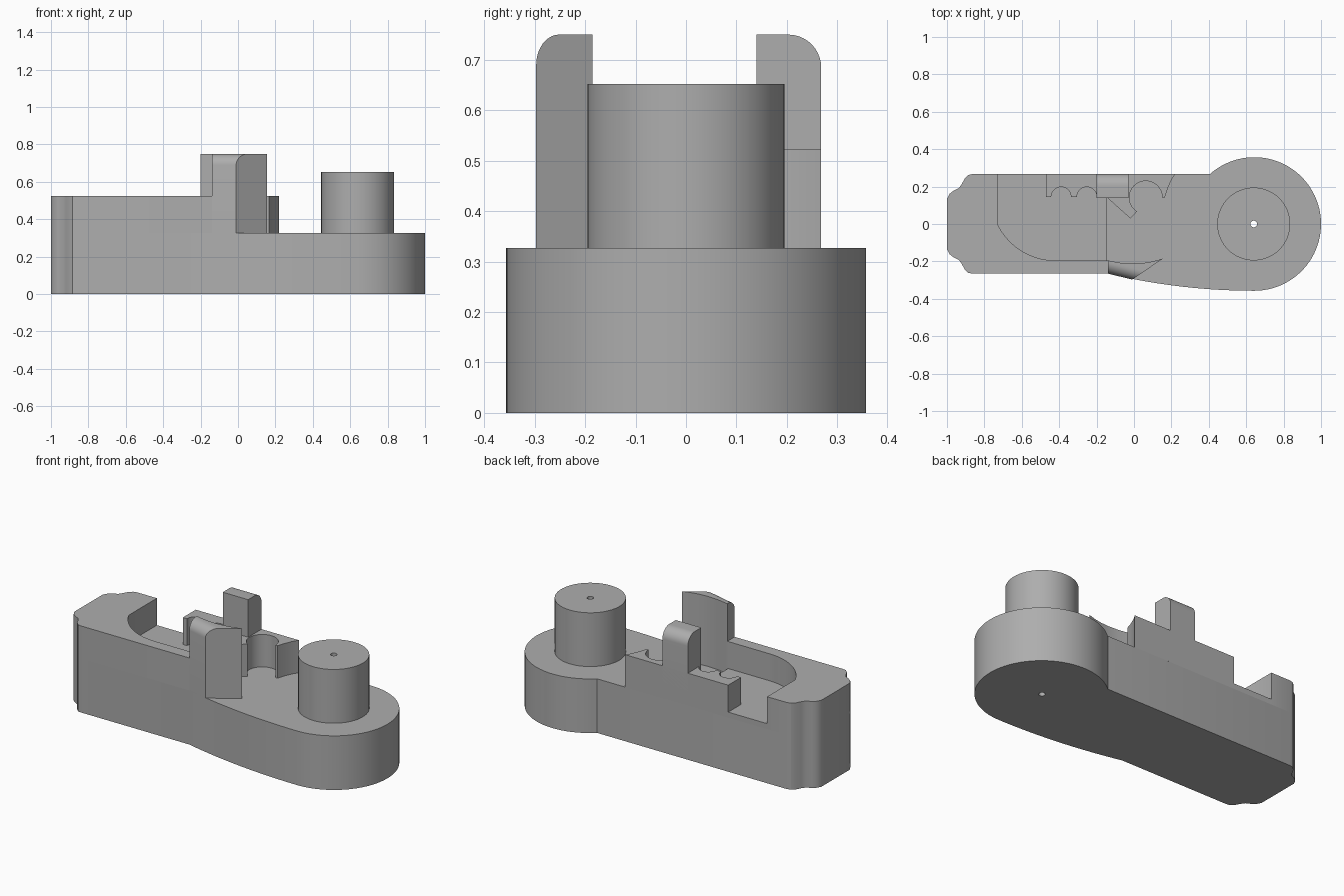
import bpy, bmesh
from math import sin, cos, radians

cube = bpy.data.objects.get("Cube")
if cube:
    bpy.data.objects.remove(cube, do_unlink=True)

GREY = (0.42, 0.42, 0.42, 1)
grey = bpy.data.materials.new("plain grey")
grey.use_nodes = True
grey.diffuse_color = GREY
grey.node_tree.nodes["Principled BSDF"].inputs["Base Color"].default_value = GREY

BASE_TOP, POCKET, WALL_TOP, TOOTH_TOP = 0.327, 0.36, 0.523, 0.75
BACK, FRONT = 0.268, -0.265
PIN_X = 0.643


def arc(cx, cy, r, start, end, n=16):
    """Points along a circular arc, angles in degrees."""
    angles = [radians(start + (end - start) * i / n) for i in range(n + 1)]
    return [(cx + r * cos(a), cy + r * sin(a)) for a in angles]


def finish(name, bm):
    bmesh.ops.recalc_face_normals(bm, faces=bm.faces)
    mesh = bpy.data.meshes.new(name)
    bm.to_mesh(mesh)
    bm.free()
    mesh.materials.append(grey)
    obj = bpy.data.objects.new(name, mesh)
    bpy.context.collection.objects.link(obj)
    return obj


def extrude(name, outline, z0, z1, round_edge=None, radius=0.065):
    """Prism from a plan outline; round_edge picks the top edge to round off."""
    bm = bmesh.new()
    face = bm.faces.new([bm.verts.new((x, y, z0)) for x, y in outline])
    result = bmesh.ops.extrude_face_region(bm, geom=[face])
    top = [v for v in result["geom"] if isinstance(v, bmesh.types.BMVert)]
    bmesh.ops.translate(bm, verts=top, vec=(0, 0, z1 - z0))
    if round_edge:
        edges = [e for e in bm.edges
                 if all(v.co.z > z1 - 1e-4 and round_edge(v.co) for v in e.verts)]
        bmesh.ops.bevel(bm, geom=edges, offset=radius, segments=10,
                        profile=0.5, affect='EDGES')
    return finish(name, bm)


# Wavy narrow end, mirrored front to back
wave = [(-0.86, BACK), (-0.885, 0.262), (-0.905, 0.243), (-0.92, 0.215),
        (-0.935, 0.193), (-0.965, 0.178), (-0.985, 0.162), (-1, 0.135)]
narrow_end = wave + [(x, max(-y, FRONT)) for x, y in reversed(wave)]

# Base plate with a round head
belly = arc(PIN_X, 3.021, 3.378, -103.4, -90, 14)
head = arc(PIN_X, 0, 0.357, -90, 131.35, 56)
base = extrude("base", narrow_end + belly + head[1:], 0, BASE_TOP)

# End block running into the front wall
pocket_curve = arc(-0.42, 0.149, 0.344, -90, -154.3, 20)
extrude("end_block_and_front_wall",
        [(-0.73, BACK)] + narrow_end + [(-0.14, FRONT), (-0.14, -0.195)] + pocket_curve,
        BASE_TOP, WALL_TOP)

# Raised pocket floor
extrude("pocket_floor", [(-0.73, -0.2), (-0.145, -0.2), (-0.145, BACK), (-0.73, BACK)],
        BASE_TOP, POCKET)

# Scalloped back wall with a pointed hook beside the large scoop
scallops = []
for cx in (-0.39, -0.252):
    scallops += arc(cx, 0.145, 0.053, 180, 0, 14)
back_wall = ([(-0.47, BACK), (-0.47, 0.145)] + scallops
             + [(-0.148, 0.145), (-0.02, 0.03)]
             + arc(0.063, 0.142, 0.088, 238, 0, 28)
             + [(0.165, 0.142), (0.18, 0.19), (0.2, 0.235), (0.22, BACK)])
extrude("scalloped_back_wall", back_wall, BASE_TOP, WALL_TOP)

# Upright teeth with rounded outer edges
extrude("back_tooth", [(-0.2, 0.14), (-0.03, 0.14), (-0.03, BACK), (-0.2, BACK)],
        BASE_TOP, TOOTH_TOP, lambda co: co.y > 0.2)
extrude("front_tooth",
        [(-0.14, FRONT), (-0.01, -0.297), (0.155, -0.185), (0.1, -0.2), (0.05, -0.209),
         (0, -0.212), (-0.07, -0.208), (-0.14, -0.195)],
        BASE_TOP, TOOTH_TOP, lambda co: co.y < -0.25, 0.06)

# Pin on the round head
pin = extrude("pin", arc(PIN_X - 0.003, 0, 0.195, 0, 360, 64)[:-1], BASE_TOP, 0.652)

# Narrow hole through pin and base
cutter = extrude("hole_cutter", arc(PIN_X - 0.003, 0, 0.018, 0, 360, 20)[:-1], -0.1, 0.8)
for part in (base, pin):
    cut = part.modifiers.new("hole", 'BOOLEAN')
    cut.operation = 'DIFFERENCE'
    cut.solver = 'EXACT'
    cut.object = cutter
    bpy.context.view_layer.objects.active = part
    bpy.ops.object.modifier_apply(modifier=cut.name)
bpy.data.objects.remove(cutter, do_unlink=True)

# Smooth curved sides, keep corners sharp
bpy.ops.object.select_all(action='DESELECT')
for obj in bpy.context.collection.objects:
    if obj.type == 'MESH' and grey.name in obj.data.materials:
        obj.select_set(True)
        bpy.context.view_layer.objects.active = obj
bpy.ops.object.shade_smooth_by_angle(angle=radians(30))
